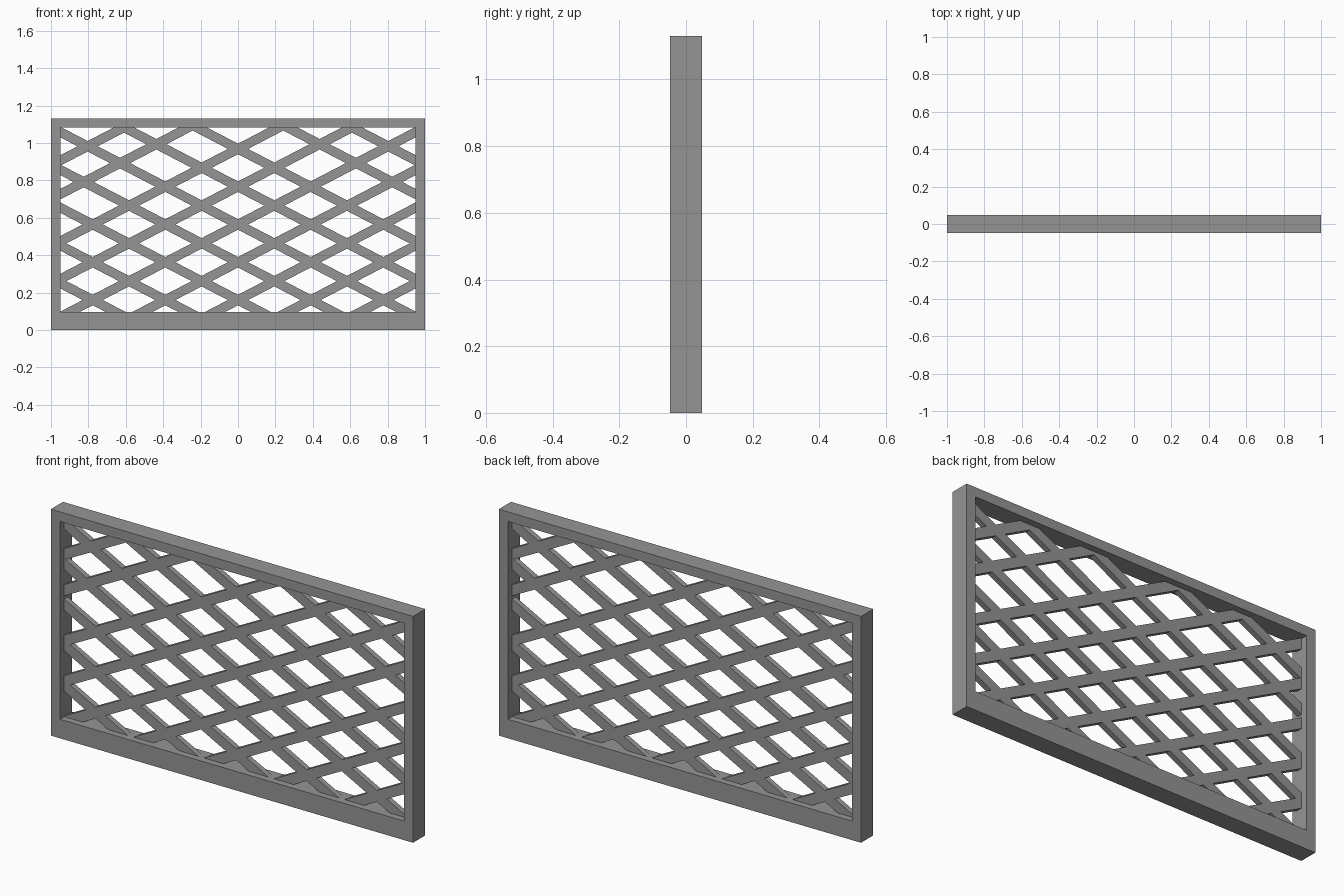
import bpy
import bmesh
from mathutils import Matrix, Vector

cube = bpy.data.objects.get("Cube")
if cube:
    bpy.data.objects.remove(cube, do_unlink=True)

grey = bpy.data.materials.new("plain_grey")
grey.use_nodes = True
grey.diffuse_color = (0.3, 0.3, 0.3, 1)
grey.node_tree.nodes["Principled BSDF"].inputs["Base Color"].default_value = (0.3, 0.3, 0.3, 1)

HEIGHT, DEPTH = 1.13, 0.096
POST, TOP, SILL = 0.05, 0.048, 0.095
SLOPE = 0.52
BAR_WIDTH, BAR_DEPTH = 0.05, 0.028


def finish(bm, name):
    mesh = bpy.data.meshes.new(name)
    bm.to_mesh(mesh)
    bm.free()
    mesh.materials.append(grey)
    obj = bpy.data.objects.new(name, mesh)
    bpy.context.collection.objects.link(obj)
    return obj


def clip(bm, point, normal):
    geom = bm.verts[:] + bm.edges[:] + bm.faces[:]
    bmesh.ops.bisect_plane(bm, geom=geom, plane_co=point, plane_no=normal, clear_outer=True)


# Frame: a rectangular face with an opening, extruded through its depth
def frame():
    bm = bmesh.new()

    def ring(x, low, high):
        return [bm.verts.new((sx * x, -DEPTH / 2, z))
                for sx, z in ((-1, low), (1, low), (1, high), (-1, high))]

    outer = ring(1, 0, HEIGHT)
    inner = ring(1 - POST, SILL, HEIGHT - TOP)
    for i in range(4):
        j = (i + 1) % 4
        bm.faces.new((outer[i], outer[j], inner[j], inner[i]))
    new = bmesh.ops.extrude_face_region(bm, geom=bm.faces[:], use_keep_orig=True)
    moved = [v for v in new["geom"] if isinstance(v, bmesh.types.BMVert)]
    bmesh.ops.translate(bm, verts=moved, vec=(0, DEPTH, 0))
    bmesh.ops.recalc_face_normals(bm, faces=bm.faces[:])
    finish(bm, "frame")


# Lattice: sloping bars trimmed to sit just inside the frame
def lattice(name, side):
    bm = bmesh.new()
    centres = [0.968 - 0.202 * i for i in range(8)] + [1.22, 1.40, 1.60]
    along = Vector((1, 0, side * SLOPE)).normalized()
    across = Vector((0, 1, 0))
    up = along.cross(across)
    turn = Matrix((along, across, up)).transposed().to_4x4()
    size = Matrix.Diagonal((4, BAR_DEPTH, BAR_WIDTH, 1))
    for z in centres:
        bmesh.ops.create_cube(bm, size=1, matrix=Matrix.Translation((0, 0, z)) @ turn @ size)
    edge = 1 - POST + 0.005
    clip(bm, (edge, 0, 0), (1, 0, 0))
    clip(bm, (-edge, 0, 0), (-1, 0, 0))
    clip(bm, (0, 0, HEIGHT - TOP + 0.005), (0, 0, 1))
    clip(bm, (0, 0, SILL - 0.005), (0, 0, -1))
    bmesh.ops.recalc_face_normals(bm, faces=bm.faces[:])
    finish(bm, name)


frame()
lattice("rising_bars", 1)
lattice("falling_bars", -1)
